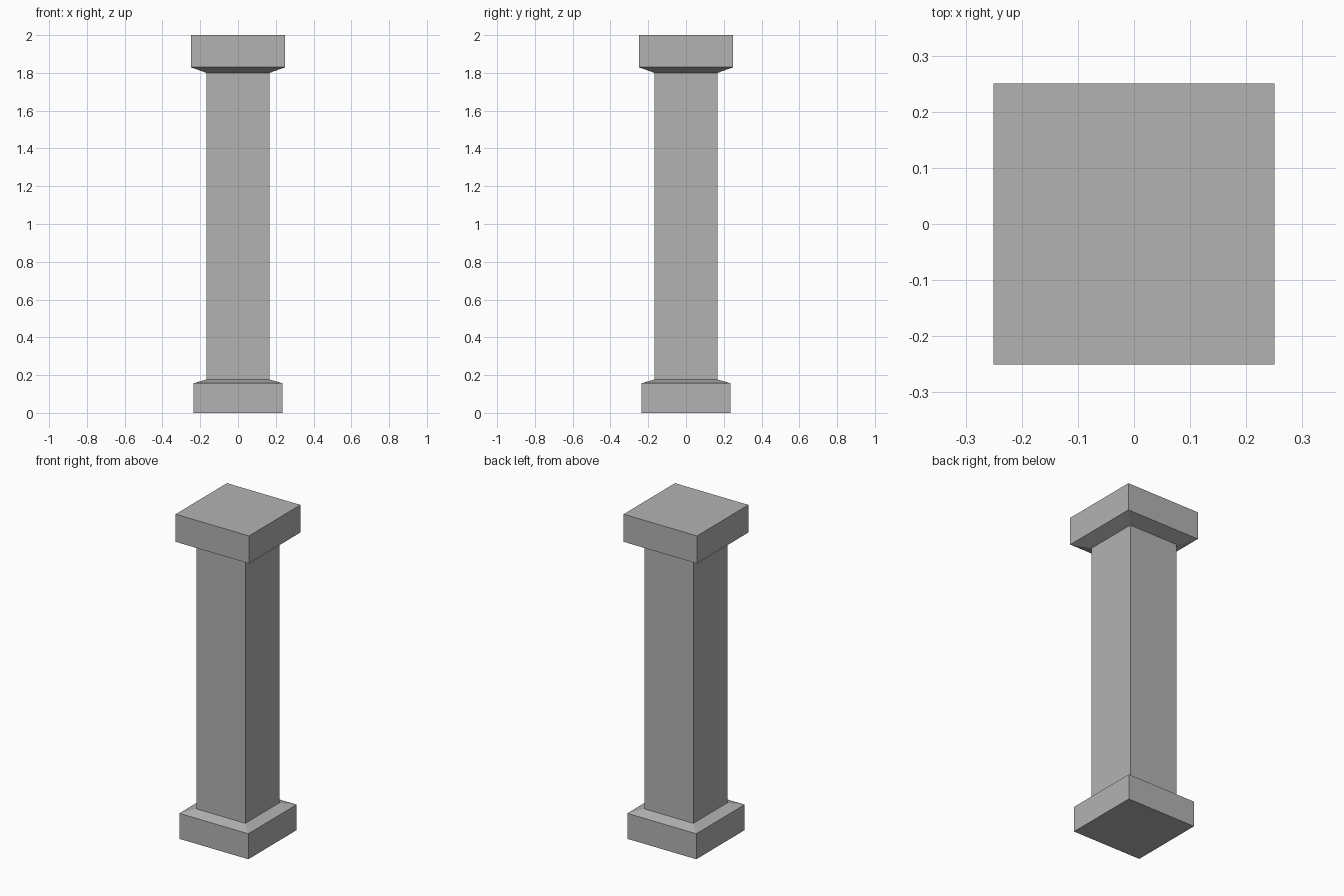
import bpy
import bmesh

cube = bpy.data.objects.get("Cube")
if cube:
    bpy.data.objects.remove(cube, do_unlink=True)

# Single stone colour
stone = bpy.data.materials.new("grey_stone")
stone.use_nodes = True
GREY = (0.45, 0.45, 0.45, 1)
stone.diffuse_color = GREY
stone.node_tree.nodes["Principled BSDF"].inputs["Base Color"].default_value = GREY


def square_column(name, sections):
    """Stack square rings given as (half width, height), joined and capped."""
    bm = bmesh.new()
    rings = [[bm.verts.new((sx * half, sy * half, z))
              for sx, sy in ((-1, -1), (1, -1), (1, 1), (-1, 1))]
             for half, z in sections]
    for low, high in zip(rings, rings[1:]):
        for i in range(4):
            j = (i + 1) % 4
            bm.faces.new((low[i], low[j], high[j], high[i]))
    bm.faces.new(rings[0][::-1])
    bm.faces.new(rings[-1])
    mesh = bpy.data.meshes.new(name)
    bm.to_mesh(mesh)
    bm.free()
    mesh.materials.append(stone)
    bpy.context.collection.objects.link(bpy.data.objects.new(name, mesh))


# Plinth, bevelled shoulder, shaft, flared underside and cap in one profile
square_column("pillar", [
    (0.235, 0), (0.235, 0.157), (0.167, 0.177),
    (0.167, 1.80), (0.25, 1.83), (0.25, 2),
])
